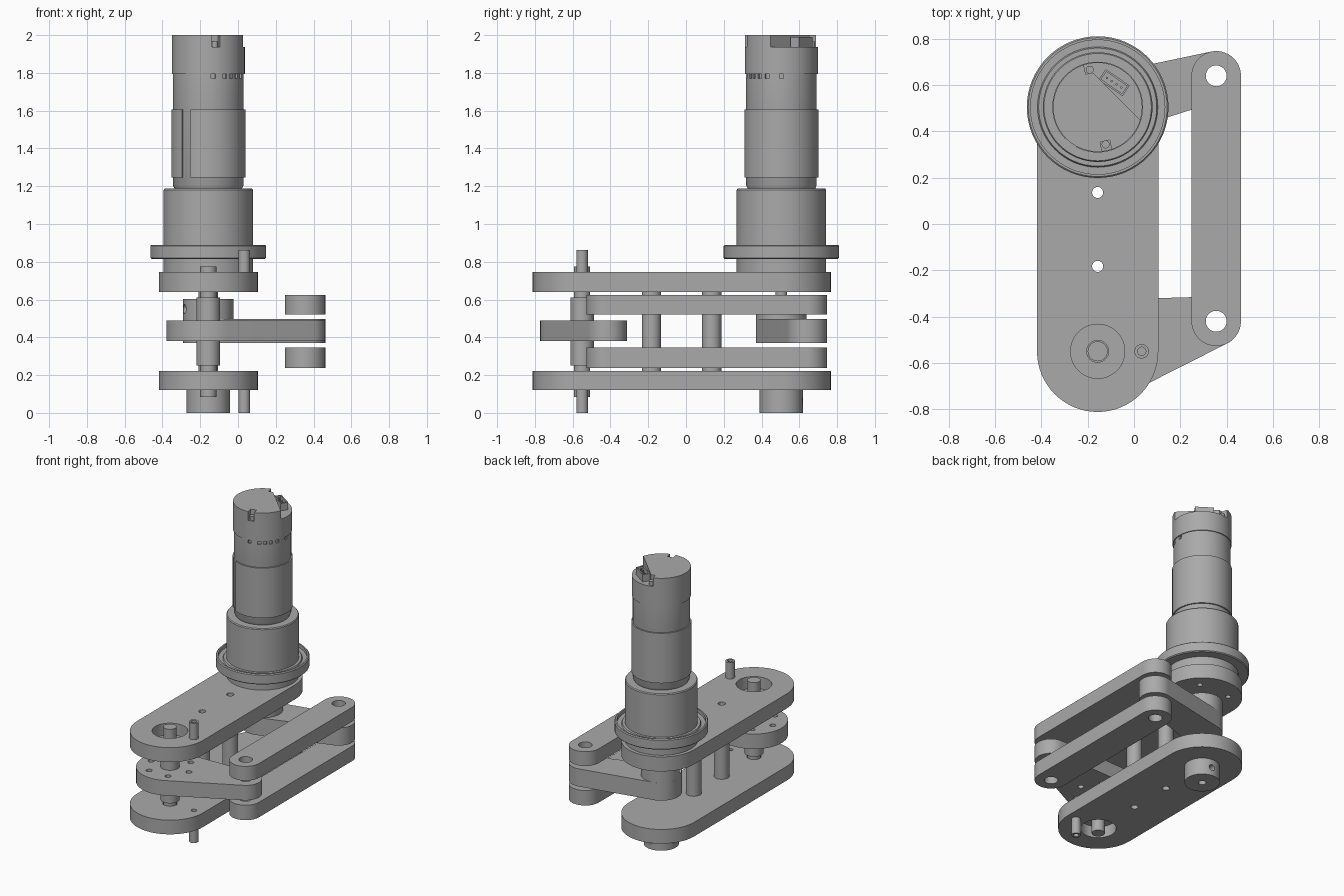
import bpy, bmesh
from math import pi, cos, sin, acos, atan2, radians
from mathutils import Matrix, Vector

if "Cube" in bpy.data.objects:
    bpy.data.objects.remove(bpy.data.objects["Cube"])

grey = bpy.data.materials.new("machined grey")
grey.use_nodes = True
grey.diffuse_color = (0.4, 0.4, 0.4, 1)
grey.node_tree.nodes["Principled BSDF"].inputs["Base Color"].default_value = grey.diffuse_color
parts = []

# Main axes of the mechanism
FRONT, BACK = Vector((-0.157, -0.55)), Vector((-0.157, 0.505))
LINK_F, LINK_B = Vector((0.355, -0.42)), Vector((0.355, 0.64))
PIN = Vector((0.033, -0.55))
POSTS = [Vector((-0.157, -0.183)), Vector((-0.157, 0.136))]


def polar(center, r, deg):
    return center + Vector((cos(radians(deg)), sin(radians(deg)))) * r


def finish(name, bm):
    bmesh.ops.recalc_face_normals(bm, faces=bm.faces)
    mesh = bpy.data.meshes.new(name)
    bm.to_mesh(mesh)
    bm.free()
    ob = bpy.data.objects.new(name, mesh)
    bpy.context.collection.objects.link(ob)
    mesh.materials.append(grey)
    parts.append(ob)
    return ob


def add_rod(bm, c, r, z0, z1):
    m = Matrix.Translation((c[0], c[1], (z0 + z1) / 2))
    bmesh.ops.create_cone(bm, cap_ends=True, segments=48, radius1=r, radius2=r,
                          depth=z1 - z0, matrix=m)


def add_radial_rod(bm, c, deg, z, r, r0, r1):
    p = polar(c, (r0 + r1) / 2, deg)
    m = (Matrix.Translation((p.x, p.y, z)) @ Matrix.Rotation(radians(deg), 4, 'Z')
         @ Matrix.Rotation(pi / 2, 4, 'Y'))
    bmesh.ops.create_cone(bm, cap_ends=True, segments=24, radius1=r, radius2=r,
                          depth=r1 - r0, matrix=m)


def add_box(bm, c, deg, r0, r1, width, z0, z1):
    """Box reaching radially from r0 to r1 around c."""
    p = polar(c, (r0 + r1) / 2, deg)
    m = (Matrix.Translation((p.x, p.y, (z0 + z1) / 2)) @ Matrix.Rotation(radians(deg), 4, 'Z')
         @ Matrix.Diagonal((r1 - r0, width, z1 - z0, 1)))
    bmesh.ops.create_cube(bm, size=1, matrix=m)


def rod(name, c, r, z0, z1):
    bm = bmesh.new()
    add_rod(bm, c, r, z0, z1)
    return finish(name, bm)


def slab(name, p, rp, q, rq, z0, z1):
    """Plate whose outline wraps two circles."""
    d = q - p
    heading, a = atan2(d.y, d.x), acos((rp - rq) / d.length)
    n, pts = 32, []
    for i in range(n + 1):
        t = heading - a + 2 * a * i / n
        pts.append(q + Vector((cos(t), sin(t))) * rq)
    for i in range(n + 1):
        t = heading + a + (2 * pi - 2 * a) * i / n
        pts.append(p + Vector((cos(t), sin(t))) * rp)
    bm = bmesh.new()
    face = bm.faces.new([bm.verts.new((v.x, v.y, z0)) for v in pts])
    new = bmesh.ops.extrude_face_region(bm, geom=[face])["geom"]
    bmesh.ops.translate(bm, vec=(0, 0, z1 - z0),
                        verts=[v for v in new if isinstance(v, bmesh.types.BMVert)])
    return finish(name, bm)


def lathe(name, c, profile):
    """Solid of revolution from (radius, height) points, closed on the axis."""
    bm = bmesh.new()
    vs = [bm.verts.new((c.x + r, c.y, z)) for r, z in profile]
    edges = [bm.edges.new(e) for e in zip(vs, vs[1:])]
    bmesh.ops.spin(bm, geom=vs + edges, cent=(c.x, c.y, 0), axis=(0, 0, 1),
                   angle=2 * pi, steps=64, use_merge=True)
    bmesh.ops.remove_doubles(bm, verts=bm.verts, dist=1e-5)
    return finish(name, bm)


def cut(ob, build):
    """Subtract whatever build(bm) adds."""
    bm = bmesh.new()
    build(bm)
    tool = finish("cutter", bm)
    parts.remove(tool)
    mod = ob.modifiers.new("cut", 'BOOLEAN')
    mod.operation, mod.solver, mod.object = 'DIFFERENCE', 'EXACT', tool
    bpy.context.view_layer.objects.active = ob
    bpy.ops.object.modifier_apply(modifier=mod.name)
    bpy.data.objects.remove(tool)


def drill(ob, holes):
    def build(bm):
        for c, r, z0, z1 in holes:
            add_rod(bm, c, r, z0, z1)
    cut(ob, build)


# Base and top plates with bearing pockets facing outwards
for name, z0, z1, out in (("bottom_plate", 0.12, 0.222, -1), ("top_plate", 0.64, 0.745, 1)):
    plate = slab(name, FRONT, 0.262, BACK, 0.262, z0, z1)
    pocket = (z0 + 0.02, z1 + 0.1) if out > 0 else (z0 - 0.1, z1 - 0.02)
    drill(plate, [(c, 0.024, z0 - 0.1, z1 + 0.1) for c in POSTS]
          + [(FRONT, 0.117, *pocket), (PIN, 0.018, z0 - 0.1, z1 + 0.1)])
    drill(plate, [(FRONT, 0.047, z0 - 0.1, z1 + 0.1)])
    if out > 0:
        drill(plate, [(polar(BACK, 0.17, a), 0.018, z0 - 0.1, z0 + 0.06)
                      for a in (45, 135, 225, 315)])

# Hollow spacer posts
for i, c in enumerate(POSTS):
    drill(rod(f"spacer_post_{i + 1}", c, 0.051, 0.222, 0.64), [(c, 0.024, 0, 1)])

# Parallel side links
for name, z0, z1 in (("lower_link", 0.237, 0.345), ("upper_link", 0.522, 0.625)):
    drill(slab(name, LINK_F, 0.107, LINK_B, 0.107, z0, z1),
          [(c, 0.045, 0, 1) for c in (LINK_F, LINK_B)])

# Front arm with its ring of small holes
arm = slab("front_arm", FRONT, 0.222, LINK_F, 0.107, 0.38, 0.488)
drill(arm, [(LINK_F, 0.045, 0, 1)]
      + [(polar(FRONT, 0.15, a), 0.02, 0, 1) for a in range(0, 360, 60)])

# Driven back arm with a clamping hub
drill(slab("back_arm", BACK, 0.134, LINK_B, 0.107, 0.37, 0.497), [(LINK_B, 0.045, 0, 1)])
hub = rod("back_arm_hub", BACK, 0.134, 0.497, 0.602)
cut(hub, lambda bm: add_radial_rod(bm, BACK, 198, 0.55, 0.024, 0.06, 0.2))
rod("motor_shaft", BACK, 0.03, 0.6, 0.645)

# Front pivot shaft, its sleeve and the hollow pins
rod("pivot_shaft", FRONT, 0.043, 0.085, 0.775)
rod("pivot_sleeve_lower", FRONT, 0.062, 0.25, 0.38)
rod("pivot_sleeve_upper", FRONT, 0.062, 0.488, 0.61)
for name, z0, z1 in (("lower_pin", 0, 0.13), ("upper_pin", 0.735, 0.863)):
    drill(rod(name, PIN, 0.031, z0, z1), [(PIN, 0.018, -0.1, 1)])

# Foot boss with set screw holes
boss = rod("foot_boss", BACK, 0.115, 0, 0.121)
drill(boss, [(BACK, 0.025, -0.1, 0.08)])
cut(boss, lambda bm: [add_radial_rod(bm, BACK, a, 0.06, 0.022, 0.07, 0.2) for a in (85, 170)])

# Gearbox housing with its grooved flange
lathe("gearbox_housing", BACK, [
    (0, 0.74), (0.237, 0.74), (0.237, 0.815), (0.3, 0.815), (0.306, 0.821),
    (0.306, 0.884), (0.3, 0.89), (0.29, 0.89), (0.29, 0.865), (0.26, 0.865),
    (0.255, 0.875), (0.237, 0.875), (0.237, 1.18), (0.232, 1.187), (0, 1.187)])

# Motor can and split outer sleeve
can = lathe("motor_can", BACK, [(0, 1.18), (0.175, 1.18), (0.187, 1.205), (0.187, 1.8), (0, 1.8)])
cut(can, lambda bm: [add_box(bm, BACK, a, 0.175, 0.25, 0.022, 1.77, 1.795)
                     for a in (-82, -62, -50, -38, -24, 0)])
sleeve = lathe("motor_sleeve", BACK, [(0, 1.245), (0.196, 1.245), (0.196, 1.605), (0, 1.605)])
cut(sleeve, lambda bm: add_box(bm, BACK, -127, 0.186, 0.3, 0.056, 1.2, 1.65))

# End cap with connector recess and screw notches
cap = lathe("motor_end_cap", BACK, [(0, 1.795), (0.193, 1.795), (0.193, 2), (0, 2)])
cut(cap, lambda bm: add_box(bm, BACK, 45, 0.09, 0.4, 0.8, 1.937, 2.1))
for a in (-78, 102):
    cut(cap, lambda bm: add_box(bm, BACK, a, 0.15, 0.3, 0.042, 1.937, 2.1))
    rod("cap_screw", polar(BACK, 0.165, a), 0.017, 1.93, 1.965)

# Connector socket and pins
bm = bmesh.new()
add_box(bm, BACK, 56, 0.1, 0.155, 0.125, 1.93, 1.99)
socket = finish("connector_socket", bm)
cut(socket, lambda bm: add_box(bm, BACK, 56, 0.108, 0.147, 0.109, 1.95, 2.1))
for i in range(4):
    side = Vector((-sin(radians(56)), cos(radians(56)))) * (i - 1.5) * 0.025
    rod("connector_pin", polar(BACK, 0.127, 56) + side, 0.005, 1.94, 1.985)

# Smooth round walls, keep machined edges crisp
bpy.ops.object.select_all(action='DESELECT')
for ob in parts:
    ob.select_set(True)
bpy.context.view_layer.objects.active = parts[0]
bpy.ops.object.shade_smooth_by_angle(angle=radians(30))
